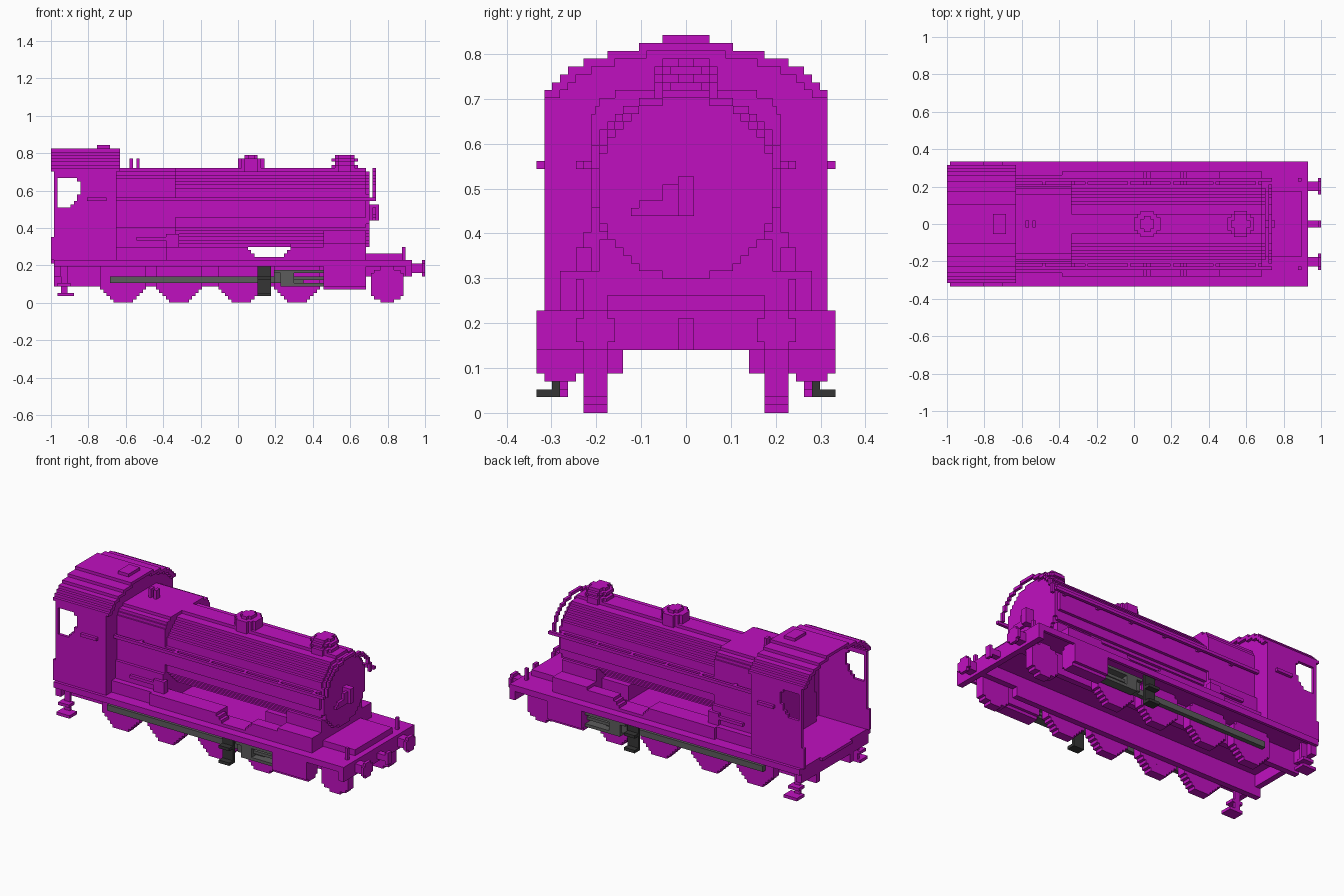
import bpy, bmesh, math
from mathutils import Matrix, Vector

old = bpy.data.objects.get("Cube")
if old:
    bpy.data.objects.remove(old)

V = 2 / 114  # one block


def material(name, r, g, b):
    m = bpy.data.materials.new(name)
    m.use_nodes = True
    m.diffuse_color = (r, g, b, 1)
    m.node_tree.nodes["Principled BSDF"].inputs["Base Color"].default_value = (r, g, b, 1)
    return m


magenta = material("magenta", 0.53, 0.005, 0.53)
grey = material("rod grey", 0.107, 0.107, 0.107)
dark = material("dark grey", 0.035, 0.035, 0.035)


def part(name, boxes, mat=magenta, mirror=False):
    """One object from boxes (x0, x1, y0, y1, z0, z1) in block units."""
    bm = bmesh.new()
    both = boxes + [(a, b, -d, -c, e, f) for a, b, c, d, e, f in boxes] if mirror else boxes
    for x0, x1, y0, y1, z0, z1 in both:
        mid = Vector((x0 + x1, y0 + y1, z0 + z1)) * V / 2
        size = (abs(x1 - x0) * V, abs(y1 - y0) * V, abs(z1 - z0) * V, 1)
        bmesh.ops.create_cube(bm, size=1, matrix=Matrix.Translation(mid) @ Matrix.Diagonal(size))
    mesh = bpy.data.meshes.new(name)
    bm.to_mesh(mesh)
    bm.free()
    mesh.materials.append(mat)
    ob = bpy.data.objects.new(name, mesh)
    bpy.context.collection.objects.link(ob)
    return ob


def disc(r):
    """Rows (low, high, half width) of a stepped disc of radius r about 0."""
    n = int(2 * r)
    return [(k - r, k + 1 - r, max(1, round(math.sqrt(r * r - (k + .5 - r) ** 2) - .1)))
            for k in range(n)]


def along_x(x0, x1, r, cz):
    return [(x0, x1, -h, h, cz + a, cz + b) for a, b, h in disc(r)]


def upright(cx, layers):
    return [(cx - h, cx + h, a, b, z0, z1) for z0, z1, r in layers for a, b, h in disc(r)]


# Running plate, valances and frames
part("footplate", [(-56, 53, -19, 19, 12, 13)])
part("valance", [(-56, 53, 18, 19, 11, 12)], mirror=True)
part("main_frame", [(-56, 39, 8, 10, 5, 12), (39, 51, 8, 10, 8, 12)], mirror=True)
part("buffer_beam", [(51, 53, -19, 19, 8, 13)])
part("front_platform", [(39, 51, -10, 10, 13, 15)])
part("lamp_iron", [(50, 51, 13, 14, 13, 17)], mirror=True)
part("rear_beam", [(-56, -54, -18, 18, 8, 12), (-57, -56, -8, 8, 12, 13)])

# Buffers and coupling
part("buffer", [(53, 56, 10, 13, 9, 12), (56, 57, 9, 14, 9, 12), (56, 57, 10, 13, 8, 13)],
     mirror=True)
part("coupling_hook", [(53, 57, -1, 1, 9, 11), (56, 57, -1, 1, 8, 12)])

# Wheels
for i, cx in enumerate((-35, -18, 1, 18)):
    part(f"driving_wheel_{i + 1}",
         [(cx - h, cx + h, 10, 13, 7.5 + a, min(12, 7.5 + b))
          for a, b, h in disc(7.5) if 7.5 + a < 12], mirror=True)
part("leading_wheel", [(45.5 - h, 45.5 + h, 10, 13, 5.5 + a, 5.5 + b)
                       for a, b, h in disc(5.5)], mirror=True)

# Cylinders, rods and slide bars
part("cylinder", [(26, 39, 14, 18, 4, 12), (26, 39, 13, 19, 5, 11)], mirror=True)
part("coupling_rod", [(-39, 20, 13, 14.5, 6, 8)], grey, True)
part("crosshead", [(11, 17, 14, 16, 6, 9), (13, 17, 14, 17, 5, 10)], grey, True)
part("slide_bars", [(11, 26, 14, 17, 9, 10), (17, 26, 14, 17, 5, 6), (17, 26, 15, 16, 7, 8)],
     grey, True)

# Steps
part("middle_step", [(6, 10, 16, 17, 2, 12), (6, 10, 16, 19, 2, 3), (6, 10, 16, 19, 7, 8)],
     dark, True)
part("cab_step", [(-54, -52, 15, 16, 2, 12), (-55, -50, 15, 19, 2, 3), (-55, -51, 15, 18, 5, 6)],
     mirror=True)

# Boiler, firebox and saddle
part("boiler_barrel", along_x(-19, 39, 12, 29))
part("firebox", [(-40, -19, -h, h, a, b) for a, b, h in
                 ((13, 23, 13), (23, 38, 12), (38, 39, 11.5), (39, 40, 11), (40, 41, 9))])
part("smokebox_saddle", [(26, 39, -11, 11, 13, 22), (16, 26, -8, 8, 13, 18)])
part("smokebox_door", along_x(39, 40, 11.5, 28.5))
part("door_handle", [(40, 43, -1, 1, 25, 30), (41, 42, -7, -1, 25, 26),
                     (41, 42, -6, -1, 26, 27), (41, 42, -3, -1, 27, 29)])

# Side frames above the plate, with a stepped opening at each end
stairs = [(-22, 3 + k, 12, 16, 17 - k - 1, 17 - k) for k in range(4)]
stairs += [(16 - k, 26, 12, 16, 17 - k - 1, 17 - k) for k in range(4)]
part("side_frame", stairs + [(3, 16, 10, 16, 13, 14), (-22, 3, 10, 12, 13, 17),
                             (-37, -22, 13, 15, 13, 17)], mirror=True)
part("sand_box", [(26, 39, 11, 16, 13, 18)], mirror=True)
part("side_fitting", [(-22, -18, 12, 14, 17, 21), (-31, -22, 12, 14, 19, 20)], mirror=True)

# Handrails
part("boiler_handrail", [(-37, 42, 13, 14, 31, 32)]
     + [(x, x + 1, 11, 13, 31, 32) for x in range(-28, 40, 13)], mirror=True)
arc = []
for z0, z1, h in disc(13):
    if z0 >= 3:
        inner = max([w for a, b, w in disc(13) if a == z1] + [0])
        arc.append((41, 42, min(inner, h - 1), h, 28 + z0, 28 + z1))
part("front_handrail", arc, mirror=True)
part("cab_handrail", [(-46, -40, 18, 19, 31, 32)], mirror=True)

# Boiler-top fittings
part("chimney", upright(32.5, ((40, 42, 4), (42, 43, 3), (43, 44, 4), (44, 45, 3))))
part("dome", upright(4, ((40, 42, 4), (42, 44, 4), (44, 45, 2.5))))
part("whistles", [(-33, -32, -1, 1, 41, 44), (-31, -30, -1, 1, 41, 44)])

# Cab walls with a stepped side window
sill = {29: -51, 30: -50, 31: -49, 32: -49, 37: -49}
wall = [(-56, -37, 17, 18, 13, 29), (-56, -37, 17, 18, 38, 41), (-56, -55, 17, 18, 29, 38)]
wall += [(sill.get(z, -48), -37, 17, 18, z, z + 1) for z in range(29, 38)]
part("cab_side", wall, mirror=True)
part("cab_post", [(-57, -56, 17, 18, 13, 20)], mirror=True)
part("cab_front", [(-38, -37, -17, 17, 13, 41)])

# Stepped roof shell, with its front filled in
widths = (18, 17, 16, 15, 13, 10, 6)
roof, infill = [], []
for k, w in enumerate(widths):
    nxt = widths[k + 1] if k < 6 else 1
    roof.append((-57, -36, nxt - 1, w, 40 + k, 41 + k))
    infill.append((-38, -37, 0, w - .5, 40 + k, 41 + k))
part("cab_roof", roof, mirror=True)
part("cab_roof_front", infill, mirror=True)
part("roof_vent", [(-43, -39, -3, 3, 47, 48)])
